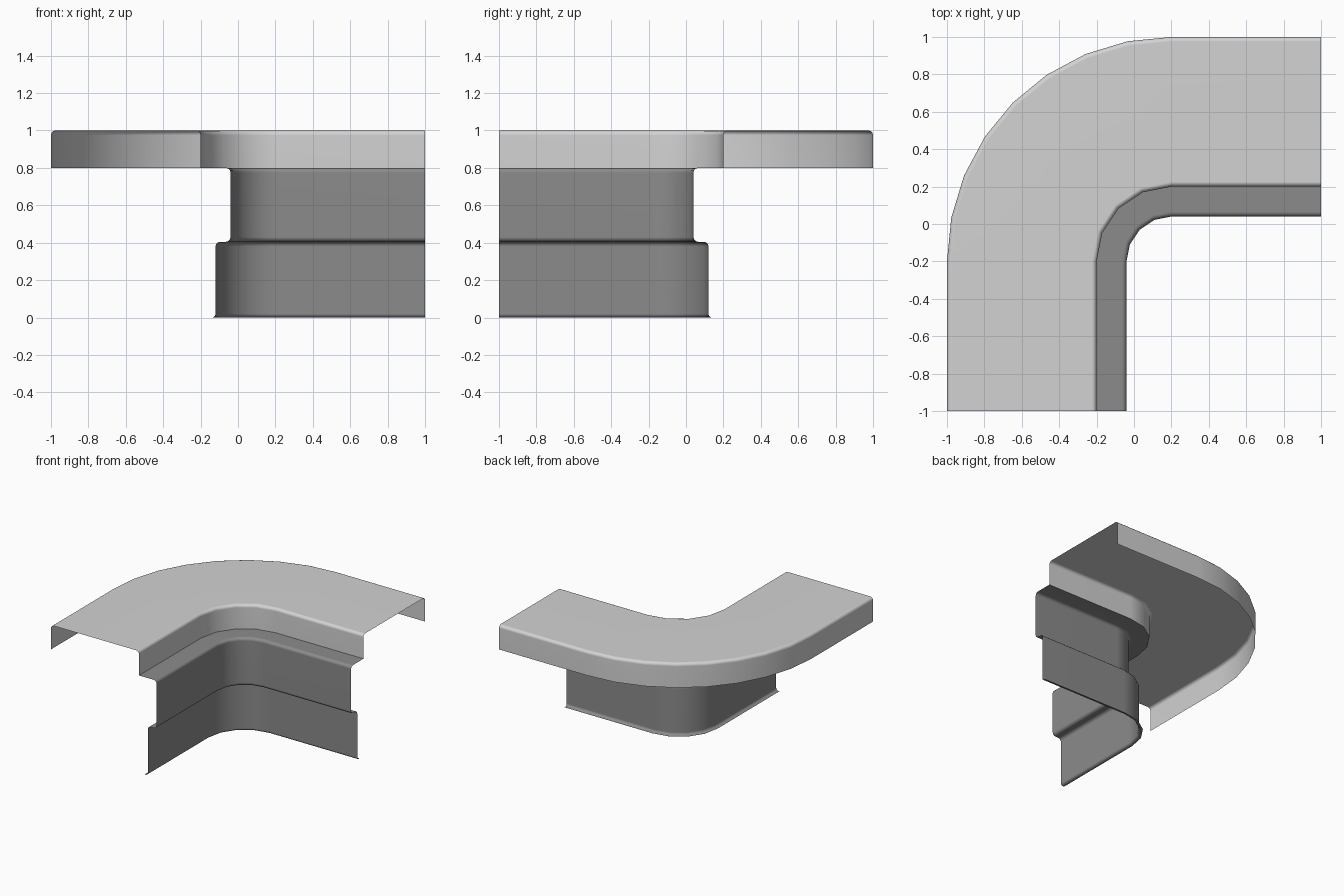
import bpy, bmesh, math
from mathutils import Vector

if "Cube" in bpy.data.objects:
    bpy.data.objects.remove(bpy.data.objects["Cube"])

PIVOT = Vector((0.2, -0.2))   # centre of the corner bend
STEPS = 8                     # segments around the bend


def make_material(name, value):
    mat = bpy.data.materials.new(name)
    mat.use_nodes = True
    colour = (value, value, value, 1)
    mat.diffuse_color = colour
    bsdf = mat.node_tree.nodes["Principled BSDF"]
    bsdf.inputs["Base Color"].default_value = colour
    bsdf.inputs["Roughness"].default_value = 0.7
    return mat


def rounded(corners, segments=3):
    """Replace each (radius, height, rounding) corner by a small arc."""
    out = []
    for i, (r, z, size) in enumerate(corners):
        p = Vector((r, z))
        if size == 0:
            out.append(p)
            continue
        to_prev = (Vector(corners[i - 1][:2]) - p).normalized()
        to_next = (Vector(corners[i + 1][:2]) - p).normalized()
        centre = p + (to_prev + to_next) * size
        for k in range(segments + 1):
            a = math.pi / 2 * k / segments
            out.append(centre - (to_next * math.cos(a) + to_prev * math.sin(a)) * size)
    return out


def bend_point(r, i):
    # the tight inner bend has half as many facets as the outer one
    if r < 0.6 and i % 2:
        return (bend_point(r, i - 1) + bend_point(r, i + 1)) / 2
    a = math.pi / 2 * i / STEPS
    return PIVOT + Vector((-math.cos(a), math.sin(a))) * r


def sweep(name, corners, mat):
    """Carry a profile along a straight run, around the bend and out again."""
    profile = rounded(corners)
    bm = bmesh.new()
    rows = []
    for i in range(-1, STEPS + 2):
        row = []
        for r, z in profile:
            p = bend_point(r, min(max(i, 0), STEPS))
            if i < 0:
                p.y = -1
            elif i > STEPS:
                p.x = 1
            row.append(bm.verts.new((p.x, p.y, z)))
        rows.append(row)
    for a, b in zip(rows, rows[1:]):
        for j in range(len(profile) - 1):
            bm.faces.new((a[j], a[j + 1], b[j + 1], b[j]))
    mesh = bpy.data.meshes.new(name)
    bm.to_mesh(mesh)
    bm.free()
    mesh.materials.append(mat)
    obj = bpy.data.objects.new(name, mesh)
    bpy.context.collection.objects.link(obj)
    bpy.ops.object.select_all(action="DESELECT")
    obj.select_set(True)
    bpy.context.view_layer.objects.active = obj
    bpy.ops.object.shade_smooth_by_angle(angle=math.radians(50))
    weighted = obj.modifiers.new("Weighted normals", "WEIGHTED_NORMAL")
    weighted.keep_sharp = True
    return obj


light_grey = make_material("light grey", 0.65)
dark_grey = make_material("dark grey", 0.26)

# Countertop: outer skirt, flat top, inner skirt
sweep("countertop", [(1.2, 0.8, 0), (1.2, 1, 0.025),
                     (0.4, 1, 0.025), (0.4, 0.8, 0)], light_grey)

# Base wall: ledge under the top, recessed panel, stepped panel, flared foot
sweep("base_wall", [(0.4, 0.8, 0), (0.24, 0.8, 0.025), (0.24, 0.405, 0.025),
                    (0.32, 0.405, 0.025), (0.32, 0, 0.02), (0.35, 0, 0)], dark_grey)
